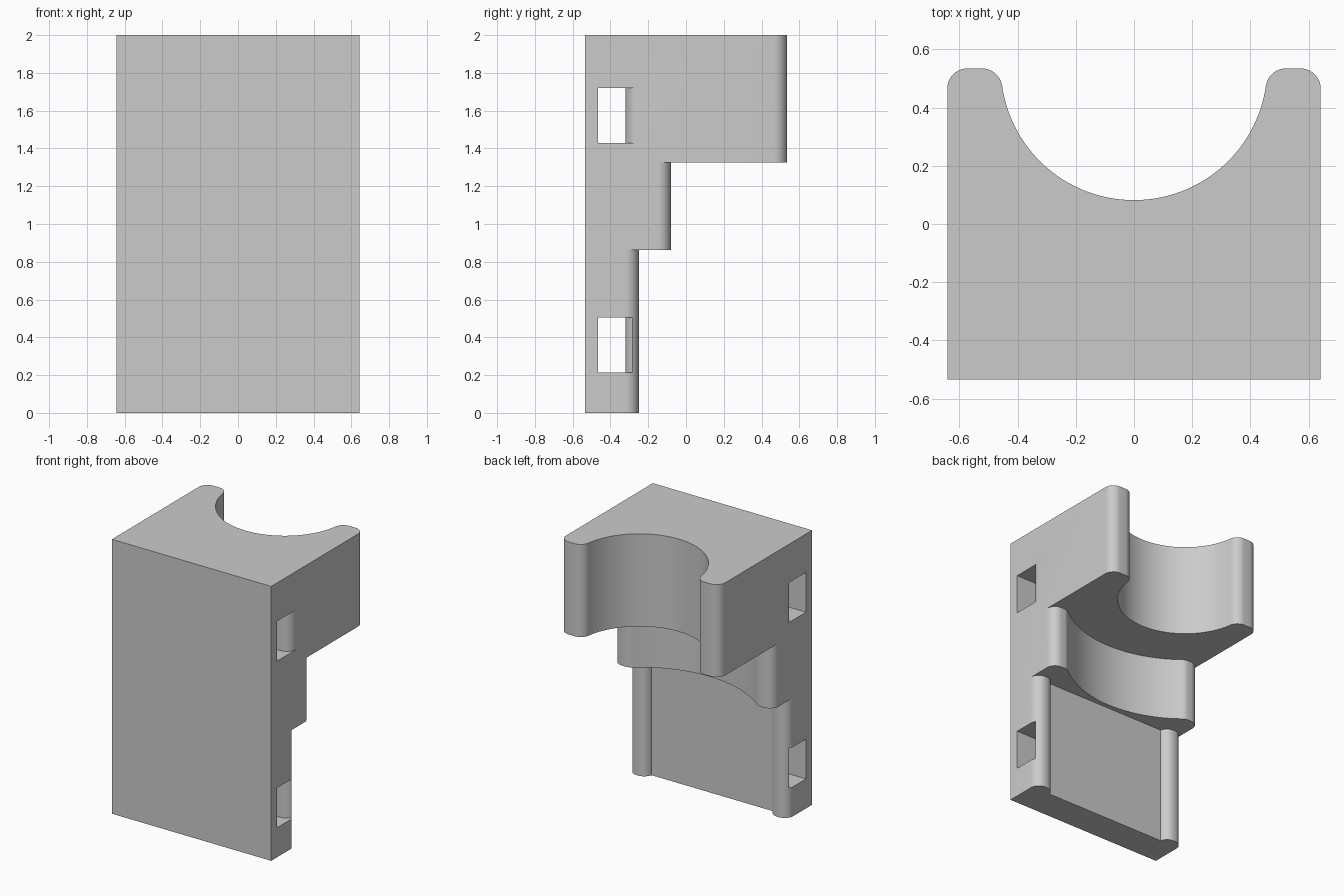
import bpy, bmesh
from math import cos, sin, pi, sqrt, asin, acos, atan2

if "Cube" in bpy.data.objects:
    bpy.data.objects.remove(bpy.data.objects["Cube"])

HALF_W, FRONT, R = 0.642, -0.535, 0.07     # half width, front plane, edge rounding

grey = bpy.data.materials.new("plain grey")
grey.use_nodes = True
grey.diffuse_color = (0.6, 0.6, 0.6, 1)
grey.node_tree.nodes["Principled BSDF"].inputs["Base Color"].default_value = (0.6, 0.6, 0.6, 1)


def arc(cx, cy, r, a0, a1, n):
    return [(cx + r * cos(a0 + (a1 - a0) * i / n),
             cy + r * sin(a0 + (a1 - a0) * i / n)) for i in range(n + 1)]


def prism(name, outline, z0, z1):
    """Extrude a plan outline between two heights."""
    bm = bmesh.new()
    face = bm.faces.new([bm.verts.new((x, y, z0)) for x, y in outline])
    top = bmesh.ops.extrude_face_region(bm, geom=[face])["geom"]
    bmesh.ops.translate(bm, vec=(0, 0, z1 - z0),
                        verts=[v for v in top if isinstance(v, bmesh.types.BMVert)])
    bmesh.ops.recalc_face_normals(bm, faces=bm.faces)
    mesh = bpy.data.meshes.new(name)
    bm.to_mesh(mesh)
    bm.free()
    mesh.materials.append(grey)
    obj = bpy.data.objects.new(name, mesh)
    bpy.context.collection.objects.link(obj)
    return obj


def mirrored(half):
    """Close a right-hand half outline by mirroring it in x."""
    return half + [(-x, y) for x, y in reversed(half) if abs(x) > 1e-6]


def outer_corner(back):
    return [(HALF_W, FRONT)] + arc(HALF_W - R, back - R, R, 0, pi / 2, 10)


def saddle(back, cy, radius):
    """Block with a round cradle in its back, blended into rounded horns."""
    fy = back - R
    fx = sqrt((radius + R) ** 2 - (fy - cy) ** 2)
    toward = atan2(cy - fy, -fx)            # tangent point on the horn rounding
    start = atan2(fy - cy, fx)              # same point on the cradle
    horn = arc(fx, fy, R, pi / 2, toward, 10)
    cradle = arc(0, cy, radius, start, -pi / 2, 28)[1:]
    return mirrored(outer_corner(back) + horn + cradle)


def pillars(back, recess):
    """Plate with a flat recess between two rounded side pillars."""
    fy, fx = back - R, 0.56
    inner = arc(fx, fy, R, pi / 2, pi - asin((recess - fy) / R), 10)
    return mirrored(outer_corner(back) + inner)


def boolean(target, other, operation):
    mod = target.modifiers.new(operation.lower(), "BOOLEAN")
    mod.object, mod.operation, mod.solver = other, operation, "EXACT"
    bpy.context.view_layer.objects.active = target
    bpy.ops.object.modifier_apply(modifier=mod.name)
    bpy.data.objects.remove(other)


# Stepped body: large cradle, shallow cradle, recessed plate
bracket = prism("bracket_body", saddle(0.535, 0.54, 0.458), 1.325, 2)
middle = prism("middle_step", saddle(-0.08, 0.54, 0.81), 0.863, 1.325)
lower = prism("lower_plate", pillars(-0.25, -0.305), 0, 0.863)
boolean(bracket, middle, "UNION")
boolean(bracket, lower, "UNION")

# Strap slots running side to side, with rounded back lips at the mouths
flare = 0.075
lip = arc(HALF_W - flare, -0.32 + flare, flare, 0, -pi / 2, 10)
slot = mirrored([(0.75, -0.465), (0.75, -0.32 + flare)] + lip)
for z0, z1 in ((0.215, 0.505), (1.43, 1.72)):
    cutter = prism("strap_slot_cutter", slot, z0, z1)
    cutter.hide_render = True
    boolean(bracket, cutter, "DIFFERENCE")

bpy.ops.object.select_all(action="DESELECT")
bracket.select_set(True)
bpy.context.view_layer.objects.active = bracket
bpy.ops.object.shade_smooth_by_angle(angle=pi / 6)
